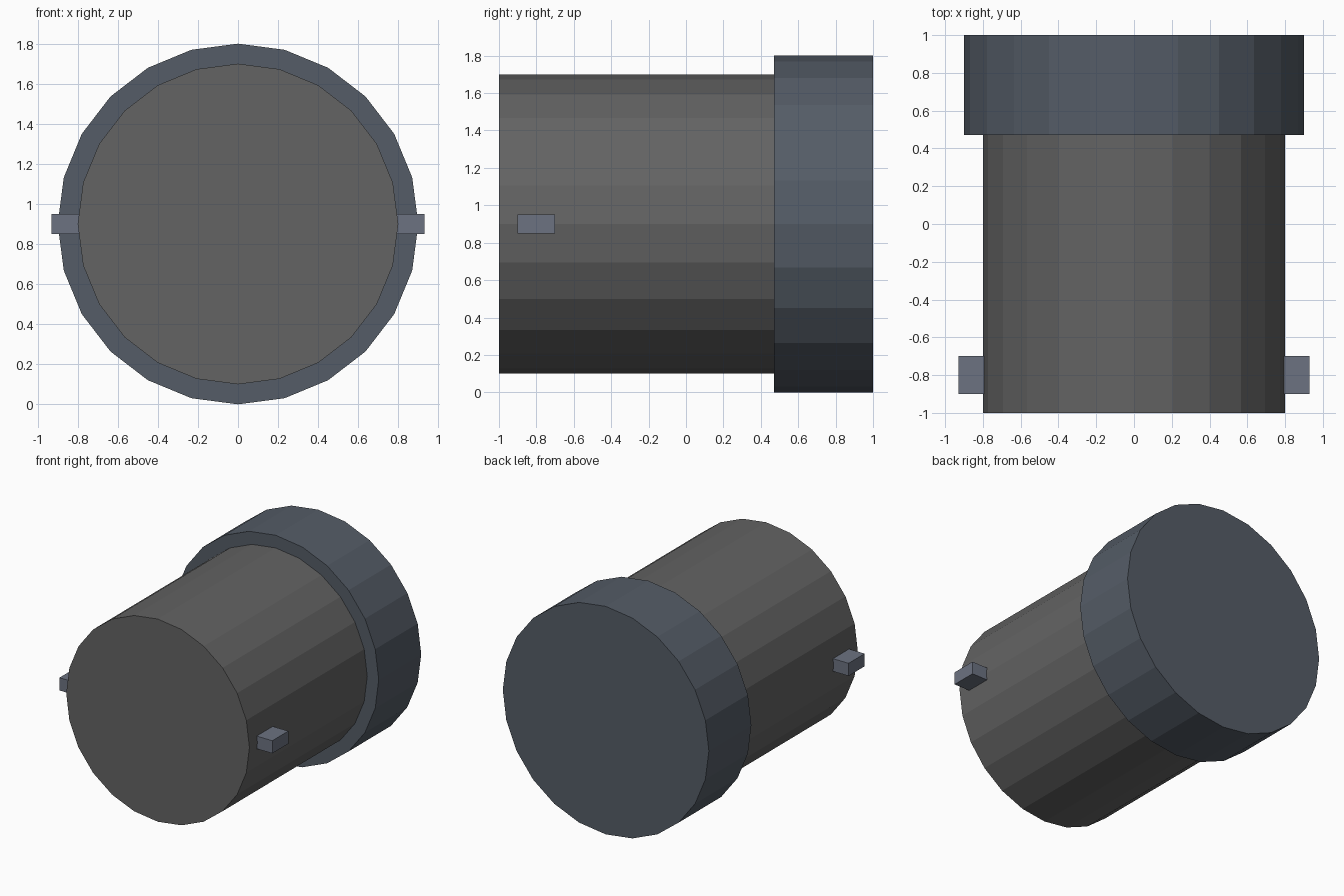
import bpy
import math

if "Cube" in bpy.data.objects:
    bpy.data.objects.remove(bpy.data.objects["Cube"])

AXIS_Z = 0.9
SIDES = 24


def colour(obj, name, rgb):
    mat = bpy.data.materials.get(name) or bpy.data.materials.new(name)
    mat.diffuse_color = (*rgb, 1.0)
    mat.use_nodes = True
    mat.node_tree.nodes["Principled BSDF"].inputs["Base Color"].default_value = mat.diffuse_color
    obj.data.materials.append(mat)


def drum(name, radius, y0, y1):
    """Solid flat-shaded cylinder lying along y."""
    bpy.ops.mesh.primitive_cylinder_add(
        vertices=SIDES, radius=radius, depth=y1 - y0,
        location=(0, (y0 + y1) / 2, AXIS_Z), rotation=(math.pi / 2, 0, 0))
    obj = bpy.context.object
    obj.name = name
    bpy.ops.object.transform_apply(location=False, rotation=True, scale=True)
    return obj


def block(name, centre, size):
    bpy.ops.mesh.primitive_cube_add(size=1, location=centre)
    obj = bpy.context.object
    obj.name = name
    obj.scale = size
    bpy.ops.object.transform_apply(location=False, rotation=False, scale=True)
    return obj


# Main barrel, ending just inside the collar's back face
colour(drum("barrel", 0.8, -1.0, 0.999), "dark_grey", (0.125, 0.125, 0.125))

# Wider collar at the back
colour(drum("collar", 0.9, 0.47, 1.0), "slate", (0.09, 0.108, 0.135))

# Locking lugs near the front, one on each side, rooted in the barrel
for side, label in ((-1, "left"), (1, "right")):
    lug = block(f"{label}_lug", (side * 0.83, -0.8, AXIS_Z), (0.2, 0.2, 0.1))
    colour(lug, "blue_grey", (0.15, 0.17, 0.22))
